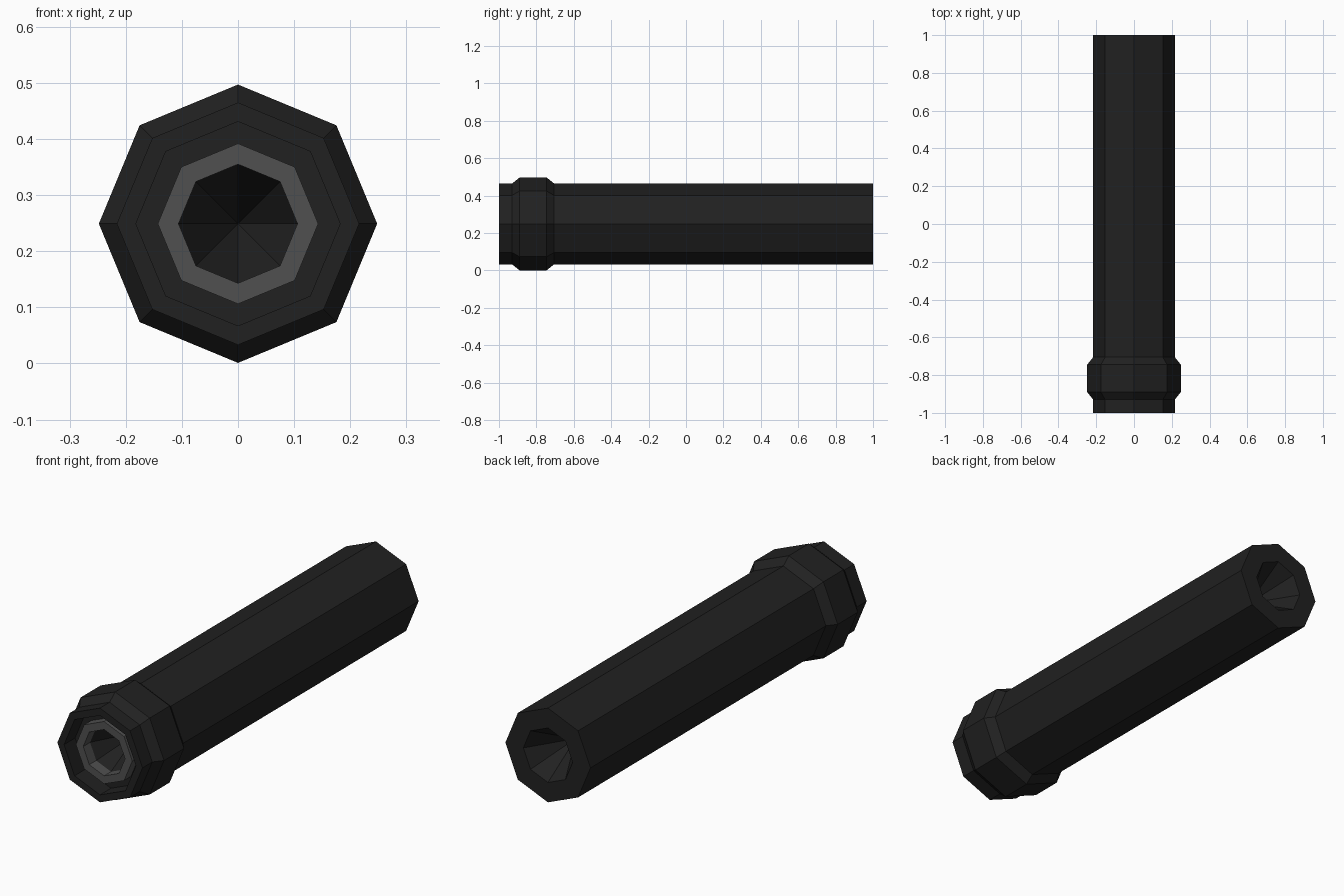
import bpy, bmesh
from math import pi, sin, cos

if "Cube" in bpy.data.objects:
    bpy.data.objects.remove(bpy.data.objects["Cube"])

SIDES = 8
CENTRE_Z = 0.249


def material(name, v):
    m = bpy.data.materials.new(name)
    m.diffuse_color = (v, v, v, 1)
    m.use_nodes = True
    m.node_tree.nodes["Principled BSDF"].inputs["Base Color"].default_value = m.diffuse_color
    return m


def lathe(name, profile, mat, closed=False):
    """Spin (radius, y) points around the long axis; radius 0 makes a tip."""
    bm = bmesh.new()
    rings = []
    for r, y in profile:
        n = SIDES if r > 0 else 1
        rings.append([bm.verts.new((r * sin(2 * pi * i / SIDES), y,
                                    CENTRE_Z + r * cos(2 * pi * i / SIDES)))
                      for i in range(n)])
    pairs = list(zip(rings, rings[1:]))
    if closed:
        pairs.append((rings[-1], rings[0]))
    for a, b in pairs:
        for i in range(SIDES):
            j = (i + 1) % SIDES
            if len(a) == 1:
                bm.faces.new((a[0], b[j], b[i]))
            elif len(b) == 1:
                bm.faces.new((a[i], a[j], b[0]))
            else:
                bm.faces.new((a[i], a[j], b[j], b[i]))
    bmesh.ops.recalc_face_normals(bm, faces=bm.faces)
    mesh = bpy.data.meshes.new(name)
    bm.to_mesh(mesh)
    bm.free()
    mesh.materials.append(mat)
    ob = bpy.data.objects.new(name, mesh)
    bpy.context.collection.objects.link(ob)
    return ob


black = material("black_metal", 0.015)
grey = material("grey_metal", 0.08)

# Barrel with its collar, stepped front recess and tapered bores at both ends
lathe("barrel", [
    (0, -0.72), (0.106, -0.92), (0.182, -0.92), (0.182, -1.0), (0.216, -1.0),
    (0.216, -0.93), (0.248, -0.89), (0.248, -0.745), (0.216, -0.705),
    (0.216, 1.0), (0.125, 1.0), (0, 0.8)], black)

# Grey inner sleeve standing in the front recess
lathe("front_sleeve", [
    (0.106, -0.92), (0.106, -0.97), (0.143, -0.97), (0.143, -0.92)],
    grey, closed=True)
